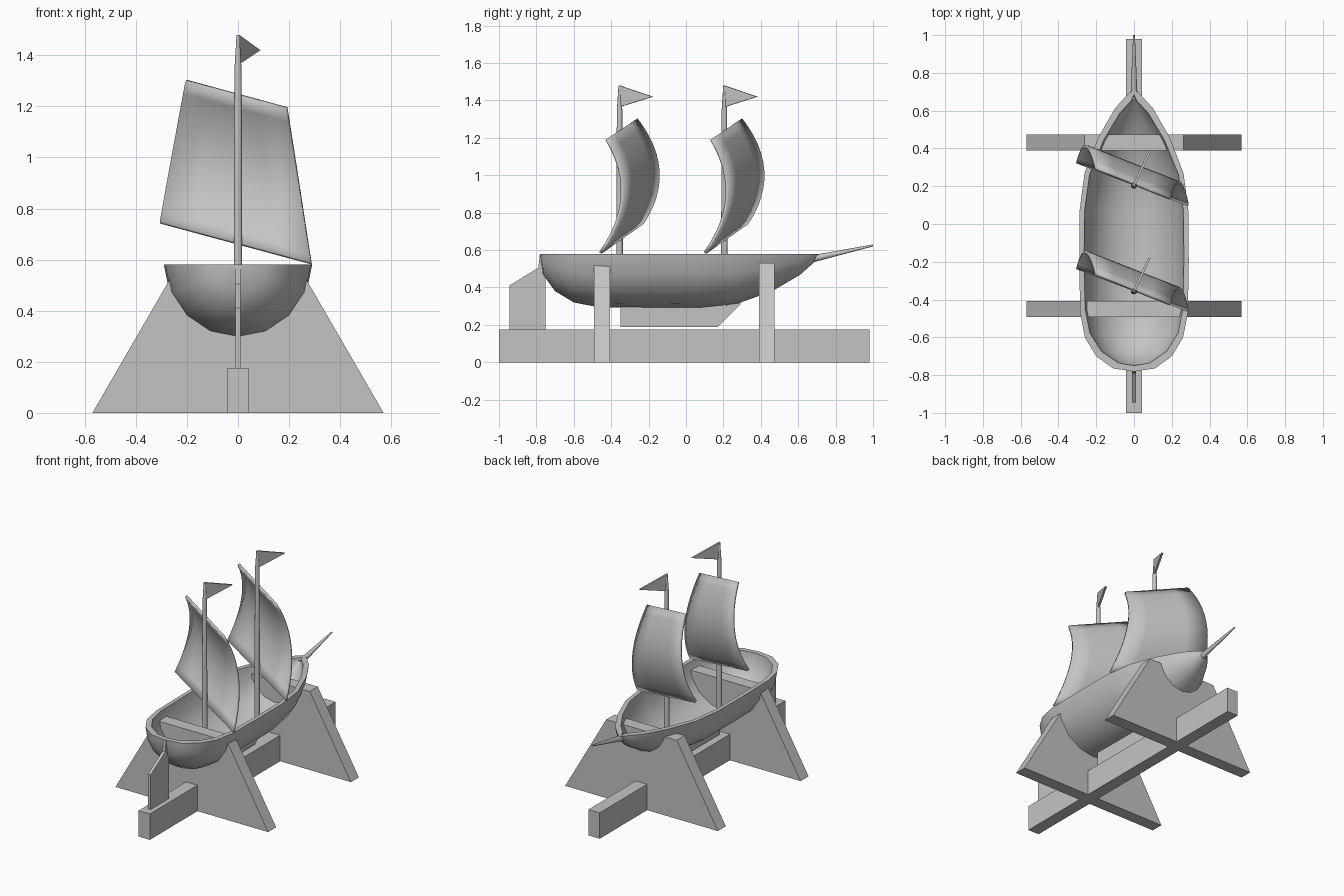
import bpy
import bmesh
from math import sin, cos, pi, radians
from mathutils import Matrix, Vector

cube = bpy.data.objects.get("Cube")
if cube:
    bpy.data.objects.remove(cube, do_unlink=True)

grey = bpy.data.materials.new("plain_grey")
grey.use_nodes = True
grey.diffuse_color = (0.55, 0.55, 0.55, 1)
grey.node_tree.nodes["Principled BSDF"].inputs["Base Color"].default_value = grey.diffuse_color


def finish(name, bm, smooth=None):
    """Turn a bmesh into a named object, optionally smooth shaded."""
    bmesh.ops.remove_doubles(bm, verts=bm.verts, dist=0.0001)
    bmesh.ops.recalc_face_normals(bm, faces=bm.faces)
    mesh = bpy.data.meshes.new(name)
    bm.to_mesh(mesh)
    bm.free()
    mesh.materials.append(grey)
    obj = bpy.data.objects.new(name, mesh)
    bpy.context.collection.objects.link(obj)
    if smooth:
        bpy.ops.object.select_all(action='DESELECT')
        obj.select_set(True)
        bpy.context.view_layer.objects.active = obj
        bpy.ops.object.shade_smooth_by_angle(angle=radians(smooth))
    return obj


def prism(name, profile, thickness, matrix=Matrix()):
    """Extrude a (y, z) profile along x, centred, then place it."""
    bm = bmesh.new()
    face = bm.faces.new([bm.verts.new((-thickness / 2, y, z)) for y, z in profile])
    ext = bmesh.ops.extrude_face_region(bm, geom=[face])["geom"]
    bmesh.ops.translate(bm, vec=(thickness, 0, 0),
                        verts=[g for g in ext if isinstance(g, bmesh.types.BMVert)])
    bm.transform(matrix)
    return finish(name, bm)


def spar(name, path, sides=10):
    """Round pole through (point, radius) pairs along one straight line."""
    bm = bmesh.new()
    for (a, ra), (b, rb) in zip(path, path[1:]):
        a, b = Vector(a), Vector(b)
        turn = (b - a).to_track_quat('Z', 'Y').to_matrix().to_4x4()
        bmesh.ops.create_cone(bm, cap_ends=len(path) == 2, segments=sides,
                              radius1=ra, radius2=rb, depth=(b - a).length,
                              matrix=Matrix.Translation((a + b) / 2) @ turn)
    bmesh.ops.remove_doubles(bm, verts=bm.verts, dist=0.0001)
    bmesh.ops.holes_fill(bm, edges=[e for e in bm.edges if e.is_boundary], sides=sides)
    return finish(name, bm, 50)


def quads(bm, grid):
    for r, s in zip(grid, grid[1:]):
        for i in range(len(r) - 1):
            bm.faces.new((r[i], r[i + 1], s[i + 1], s[i]))


# Hull: stations of (y, half width, depth), lofted as an outer and inner shell
RIM = 0.58
STATIONS = [(-0.78, 0, 0), (-0.765, 0.11, 0.11), (-0.70, 0.20, 0.20),
            (-0.60, 0.26, 0.26), (-0.47, 0.285, 0.285), (-0.2, 0.29, 0.288),
            (0.07, 0.288, 0.29), (0.27, 0.262, 0.268), (0.46, 0.188, 0.20),
            (0.61, 0.102, 0.112), (0.68, 0.04, 0.05), (0.715, 0, 0)]


def shell(bm, wall):
    rows = []
    for y, w, d in STATIONS:
        w, d = max(w - wall, 0), max(d - wall, 0)
        y = y * (1 - wall * 1.5)
        rows.append([bm.verts.new((w * cos(pi * k / 8), y, RIM - d * sin(pi * k / 8)))
                     for k in range(9)])
    quads(bm, rows)
    return rows


bm = bmesh.new()
outer, inner = shell(bm, 0), shell(bm, 0.026)
for side in (0, -1):
    quads(bm, [[r[side] for r in outer], [r[side] for r in inner]])
bmesh.ops.dissolve_degenerate(bm, edges=bm.edges, dist=0.0001)
finish("hull", bm, 35)

# Bowsprit, rudder and keel fin
spar("bowsprit", [((0, 0.66, 0.55), 0.02), ((0, 1.0, 0.625), 0.005)])
prism("rudder", [(-0.945, 0.17), (-0.75, 0.17), (-0.75, 0.5), (-0.765, 0.575),
                 (-0.782, 0.575), (-0.79, 0.505), (-0.945, 0.41)], 0.02)
prism("keel_fin", [(-0.35, 0.19), (0.17, 0.19), (0.295, 0.315), (-0.35, 0.315)], 0.02)


# Sail: billowing sheet between a lower and an upper slanted edge
def sail(name, y0, rows=12, thickness=0.016):
    low = Vector((-0.305, 0.118, 0.745)), Vector((0.288, -0.108, 0.585))
    top = Vector((-0.203, 0.085, 1.3)), Vector((0.19, -0.075, 1.193))
    bm = bmesh.new()
    grid = []
    for i in range(rows + 1):
        t = i / rows
        billow = Vector((0, y0 + 0.1 * 4 * t * (1 - t), 0))
        left, right = low[0].lerp(top[0], t), low[1].lerp(top[1], t)
        grid.append([bm.verts.new(left.lerp(right, j / 4) + billow) for j in range(5)])
    quads(bm, grid)
    obj = finish(name, bm, 35)
    mod = obj.modifiers.new("thickness", 'SOLIDIFY')
    mod.thickness = thickness
    mod.offset = 0


# Two identical rigs: mast, sail and pennant
for label, y in (("front", -0.355), ("rear", 0.205)):
    spar(label + "_mast", [((0, y, 0.3), 0.018), ((0, y, 1.34), 0.015),
                           ((0, y, 1.48), 0.006)])
    sail(label + "_sail", y + 0.005)
    prism(label + "_pennant", [(0, 1.48), (0.195, 1.42), (0, 1.365)], 0.012,
          Matrix.Translation((0, y, 0)) @ Matrix.Rotation(radians(-25), 4, 'Z'))

# Display stand: long beam and two tapered cradle boards
prism("stand_beam", [(-1, 0), (0.98, 0), (0.98, 0.175), (-1, 0.175)], 0.084)
for label, y in (("front", -0.45), ("rear", 0.432)):
    prism(label + "_cradle", [(-0.57, 0), (0.57, 0), (0.263, 0.53), (-0.263, 0.53)], 0.085,
          Matrix.Translation((0, y, 0)) @ Matrix.Rotation(radians(90), 4, 'Z'))
